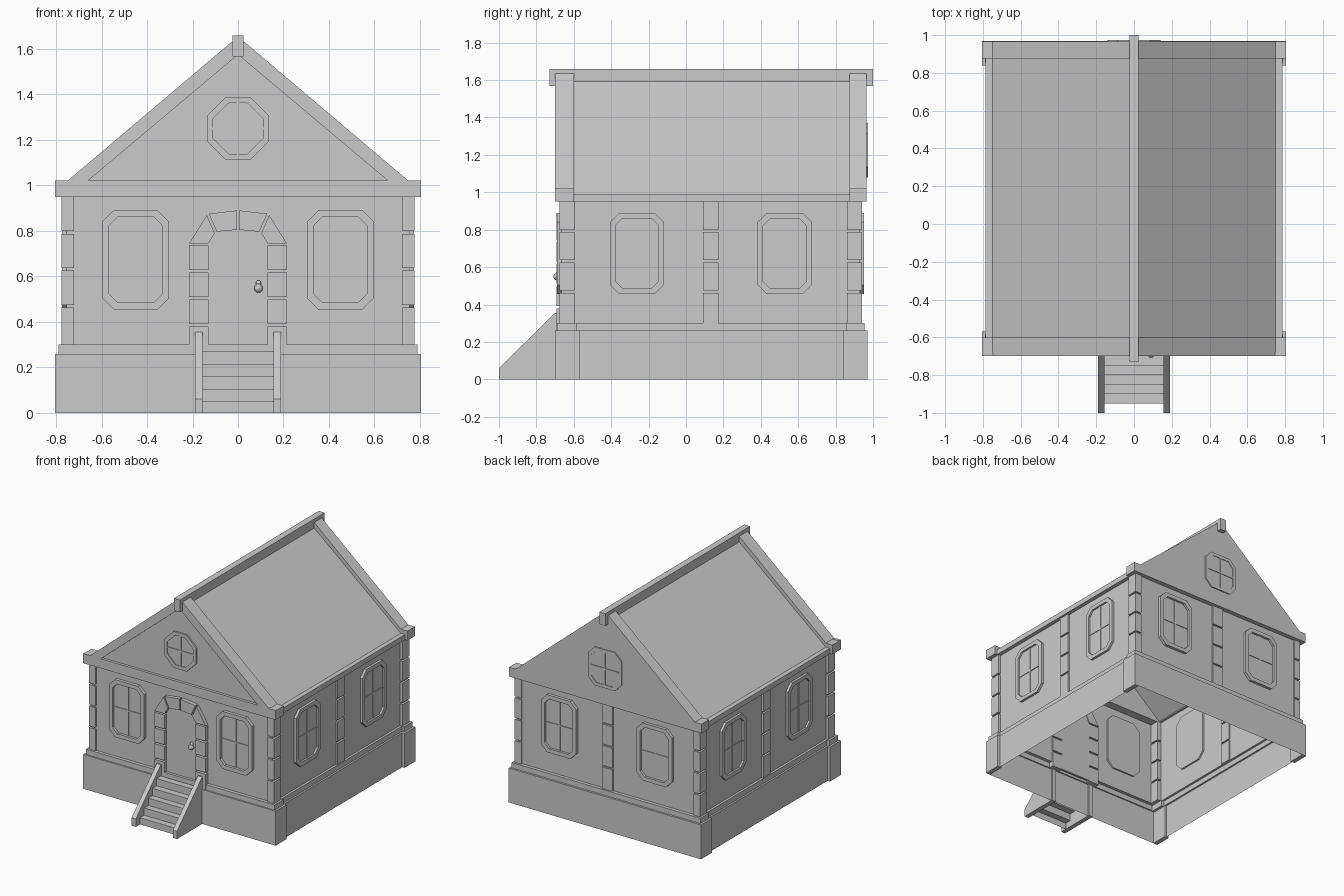
import bpy
import bmesh
from mathutils import Vector

cube = bpy.data.objects.get("Cube")
if cube:
    bpy.data.objects.remove(cube, do_unlink=True)

GREY = (0.6, 0.6, 0.6, 1)
stone = bpy.data.materials.new("plain_grey")
stone.use_nodes = True
stone.diffuse_color = GREY
stone.node_tree.nodes["Principled BSDF"].inputs["Base Color"].default_value = GREY

# Outer planes of the house walls
SIDE_X, FRONT_Y, BACK_Y = 0.755, -0.665, 0.93
EAVE_Z = 0.95


def finish(name, bm):
    bmesh.ops.recalc_face_normals(bm, faces=bm.faces)
    mesh = bpy.data.meshes.new(name)
    bm.to_mesh(mesh)
    bm.free()
    mesh.materials.append(stone)
    ob = bpy.data.objects.new(name, mesh)
    bpy.context.collection.objects.link(ob)
    return ob


def loft(name, loops, caps=True, closed=True):
    """Skin a row of equal point loops, with optional end caps."""
    bm = bmesh.new()
    rows = [[bm.verts.new(p) for p in loop] for loop in loops]
    n = len(rows[0])
    for a, b in zip(rows, rows[1:]):
        for i in range(n if closed else n - 1):
            j = (i + 1) % n
            bm.faces.new((a[i], a[j], b[j], b[i]))
    if caps:
        bm.faces.new(rows[0])
        bm.faces.new(rows[-1])
    return finish(name, bm)


def rect(x0, x1, y0, y1):
    return [(x0, y0), (x1, y0), (x1, y1), (x0, y1)]


def box(name, x0, x1, y0, y1, z0, z1):
    return loft(name, [[(x, y, z) for x, y in rect(x0, x1, y0, y1)] for z in (z0, z1)])


def prism_y(name, pts, y0, y1):
    return loft(name, [[(x, y, z) for x, z in pts] for y in (y0, y1)])


def prism_x(name, pts, x0, x1):
    return loft(name, [[(x, y, z) for y, z in pts] for x in (x0, x1)])


# Wall frames: u along the wall, v up, d outwards
def on_front(u, v, d):
    return Vector((u, FRONT_Y - d, v))


def on_back(u, v, d):
    return Vector((u, BACK_Y + d, v))


def on_left(u, v, d):
    return Vector((SIDE_X + d, u, v))


def on_right(u, v, d):
    return Vector((-SIDE_X - d, u, v))


def octagon(u, v, w, h, c):
    a, b = w / 2, h / 2
    return [(u - a + c, v - b), (u + a - c, v - b), (u + a, v - b + c), (u + a, v + b - c),
            (u + a - c, v + b), (u - a + c, v + b), (u - a, v + b - c), (u - a, v - b + c)]


def plate(name, wall, pts, d0, d1):
    return loft(name, [[wall(u, v, d) for u, v in pts] for d in (d0, d1)])


def window(name, wall, u, v, w, h, c, depth, base=0.0, rim=0.03):
    outer = octagon(u, v, w, h, c)
    inner = octagon(u, v, w - 2 * rim, h - 2 * rim, c - rim * 0.4)
    pane = base + 0.004
    loft(name + "_frame", [[wall(p, q, d) for p, q in pts] for pts, d in
         ((outer, base - 0.012), (outer, base + depth), (inner, base + depth), (inner, pane))])
    t, a, b = 0.005, w / 2 - rim, h / 2 - rim
    plate(name + "_upright_bar", wall, rect(u - t, u + t, v - b, v + b), pane - 0.002, pane + 0.005)
    plate(name + "_cross_bar", wall, rect(u - a, u + a, v - t, v + t), pane - 0.002, pane + 0.005)


def block_zs(z0, z1, count, gap=0.012):
    step = (z1 - z0) / count
    return [(z0 + i * step + (gap if i else 0), z0 + (i + 1) * step) for i in range(count)]


# Open-bottomed shell: plinth, ledge and walls
levels = [(0.785, -0.70, 0.97, 0), (0.785, -0.70, 0.97, 0.26), (0.772, -0.69, 0.955, 0.26),
          (0.772, -0.69, 0.955, 0.30), (SIDE_X, FRONT_Y, BACK_Y, 0.30), (SIDE_X, FRONT_Y, BACK_Y, 0.96)]
loft("wall_shell", [[(x, y, z) for x, y in rect(-w, w, y0, y1)] for w, y0, y1, z in levels], caps=False)

for s, side in ((1, "left"), (-1, "right")):
    # Corner piers of plinth and ledge, and corner stones
    for end, piers in (("front", ((-0.70, -0.57), (-0.69, -0.585), (-0.675, -0.595))),
                       ("back", ((0.84, 0.97), (0.855, 0.955), (0.86, 0.94)))):
        tag = f"{side}_{end}"
        (a, b), (c, d), (e, f) = piers
        box(tag + "_plinth_pier", *sorted((s * 0.77, s * 0.805)), a, b, 0, 0.26)
        box(tag + "_ledge_pier", *sorted((s * 0.75, s * 0.79)), c, d, 0.255, 0.30)
        for z0, z1 in block_zs(0.30, EAVE_Z, 4):
            box(tag + "_corner_stone", *sorted((s * 0.72, s * 0.775)), e, f, z0, z1)
    # Middle pilaster and windows of the side
    wall = on_left if s > 0 else on_right
    for z0, z1 in block_zs(0.30, EAVE_Z, 4):
        plate(side + "_pilaster_stone", wall, rect(0.09, 0.175, z0, z1), -0.01, 0.015)
    for u in (-0.262, 0.528):
        window(side + "_window", wall, u, 0.673, 0.29, 0.435, 0.05, 0.018)
    # Windows of front and back
    window(side + "_front_window", on_front, s * 0.45, 0.673, 0.295, 0.435, 0.05, 0.024)
    window(side + "_back_window", on_back, s * 0.40, 0.673, 0.295, 0.435, 0.05, 0.022)

for z0, z1 in block_zs(0.30, EAVE_Z, 4):
    plate("back_pilaster_stone", on_back, rect(-0.045, 0.045, z0, z1), -0.01, 0.012)

# Doorway: panel, jamb stones and arch stones
door = [(-0.13, 0.265), (0.13, 0.265), (0.13, 0.735), (0.10, 0.795), (0, 0.805), (-0.10, 0.795), (-0.13, 0.735)]
plate("door_panel", on_front, door, -0.01, 0.006)
for s in (1, -1):
    for z0, z1 in block_zs(0.26, 0.735, 4):
        plate("jamb_stone", on_front, rect(*sorted((s * 0.13, s * 0.215)), z0, z1), -0.012, 0.028)
    lower = [(0.13, 0.745), (0.215, 0.745), (0.137, 0.87), (0.103, 0.79)]
    upper = [(0.094, 0.797), (0.128, 0.876), (0.004, 0.89), (0.004, 0.805)]
    for pts in (lower, upper):
        plate("arch_stone", on_front, [(s * u, v) for u, v in pts], -0.012, 0.028)

# Door knob
for name, r, z, d in (("knob_ball", 0.02, 0.548, 0.024), ("knob_cap", 0.013, 0.57, 0.016)):
    bm = bmesh.new()
    bmesh.ops.create_uvsphere(bm, u_segments=10, v_segments=6, radius=r)
    bmesh.ops.translate(bm, verts=bm.verts, vec=on_front(0.09, z, d))
    finish(name, bm)

# Front steps: stepped sheet between two sloped stringers
steps = [(-0.95, 0)]
for i in range(5):
    y, z = -0.95 + 0.05 * i, 0.05 + 0.055 * i
    steps += [(y, z), (y + 0.05, z)]
loft("steps", [[(x, y, z) for y, z in steps] for x in (-0.158, 0.158)], caps=False, closed=False)
for s, side in ((1, "left"), (-1, "right")):
    prism_x(side + "_stringer", [(-1, 0), (-1, 0.06), (-0.70, 0.355), (-0.69, 0.355), (-0.69, 0)],
            s * 0.155, s * 0.19)

# Gable ends
gable = [(-0.805, EAVE_Z), (0.805, EAVE_Z), (0.805, 1.02), (0.75, 1.02), (0, 1.655), (-0.75, 1.02), (-0.805, 1.02)]
prism_y("front_gable", gable, -0.68, -0.60)
prism_y("back_gable", gable, 0.875, 0.965)
box("front_gable_beam", -0.805, 0.805, -0.70, -0.68, EAVE_Z, 1.022)
for s, side in ((1, "left"), (-1, "right")):
    rake = [(0.66, 1.02), (0.75, 1.02), (0, 1.655), (0, 1.575)]
    prism_y(side + "_front_rake", [(s * x, z) for x, z in rake], -0.70, -0.68)
window("front_gable_window", on_front, 0, 1.25, 0.27, 0.275, 0.08, 0.012, base=0.015, rim=0.025)
window("back_gable_window", on_back, 0, 1.225, 0.28, 0.29, 0.055, 0.008, base=0.035, rim=0.025)

# Roof slopes, eaves and ridge
roof = [(0.75, 0.99), (0, 1.612), (-0.75, 0.99), (-0.75, EAVE_Z), (0, 1.575), (0.75, EAVE_Z)]
prism_y("roof_slopes", roof, -0.61, 0.88)
for s, side in ((1, "left"), (-1, "right")):
    box(side + "_eave", *sorted((s * 0.74, s * 0.785)), -0.61, 0.88, EAVE_Z, 0.99)
box("ridge_beam", -0.025, 0.025, -0.73, 1.0, 1.568, 1.66)
